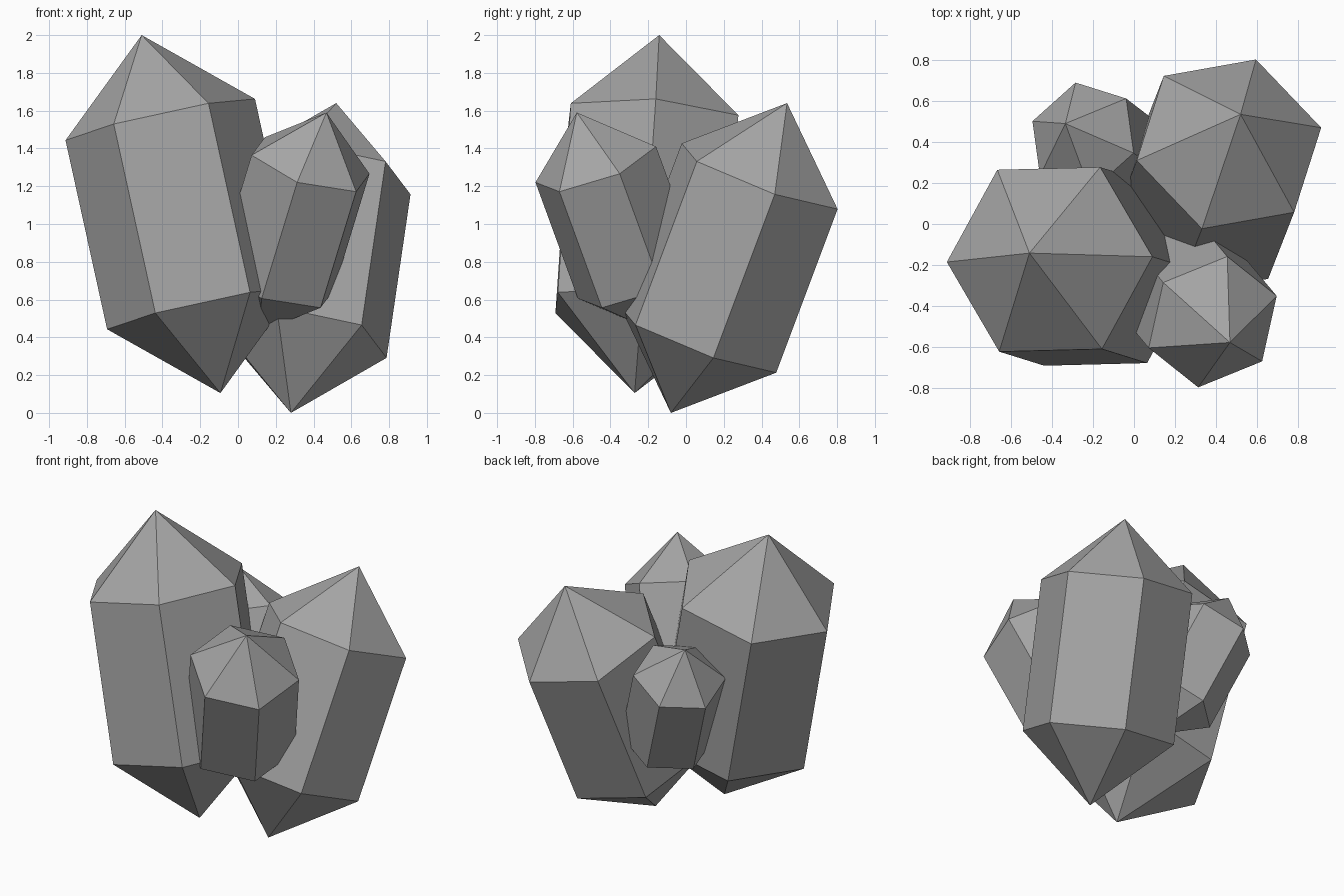
import bpy
import bmesh
from math import cos, sin, tau
from mathutils import Vector

cube = bpy.data.objects.get("Cube")
if cube:
    bpy.data.objects.remove(cube, do_unlink=True)

# One grey stone colour
stone = bpy.data.materials.new("grey_stone")
stone.use_nodes = True
grey = (0.38, 0.38, 0.38, 1)
stone.diffuse_color = grey
stone.node_tree.nodes["Principled BSDF"].inputs["Base Color"].default_value = grey

SIDES = 6
SLENDERNESS = 3.787  # tip-to-tip length over radius
CAP = 0.236          # share of the length taken by each point


def crystal(name, bottom, top, corner):
    """Six-sided prism with a point at both ends; corner sets its roll."""
    bottom, top, corner = Vector(bottom), Vector(top), Vector(corner)
    axis = top - bottom
    radius = axis.length / SLENDERNESS
    up = axis.normalized()
    out = corner - bottom
    u = (out - up * out.dot(up)).normalized()
    v = up.cross(u)

    bm = bmesh.new()

    def ring(share):
        centre = bottom + axis * share
        angles = [tau * i / SIDES for i in range(SIDES)]
        return [bm.verts.new(centre + (u * cos(a) + v * sin(a)) * radius)
                for a in angles]

    low, high = ring(CAP), ring(1 - CAP)
    base, tip = bm.verts.new(bottom), bm.verts.new(top)
    for i in range(SIDES):
        j = (i + 1) % SIDES
        bm.faces.new((low[i], low[j], high[j], high[i]))
        bm.faces.new((high[i], high[j], tip))
        bm.faces.new((low[j], low[i], base))
    bmesh.ops.recalc_face_normals(bm, faces=bm.faces)

    mesh = bpy.data.meshes.new(name)
    bm.to_mesh(mesh)
    bm.free()
    mesh.materials.append(stone)
    bpy.context.collection.objects.link(bpy.data.objects.new(name, mesh))


# Crystals of the cluster: lower tip, upper tip, one upper corner
crystal("tall_crystal", (-0.093, -0.272, 0.105), (-0.51, -0.142, 2.0), (0.09, -0.16, 1.66))
crystal("back_crystal", (0.28, -0.08, 0.0), (0.52, 0.535, 1.64), (0.91, 0.47, 1.16))
crystal("front_small_crystal", (0.112, -0.153, 0.426), (0.468, -0.578, 1.59), (0.69, -0.35, 1.26))
crystal("rear_small_crystal", (0.031, 0.21, 0.456), (-0.335, 0.49, 1.425), (-0.285, 0.69, 1.105))
